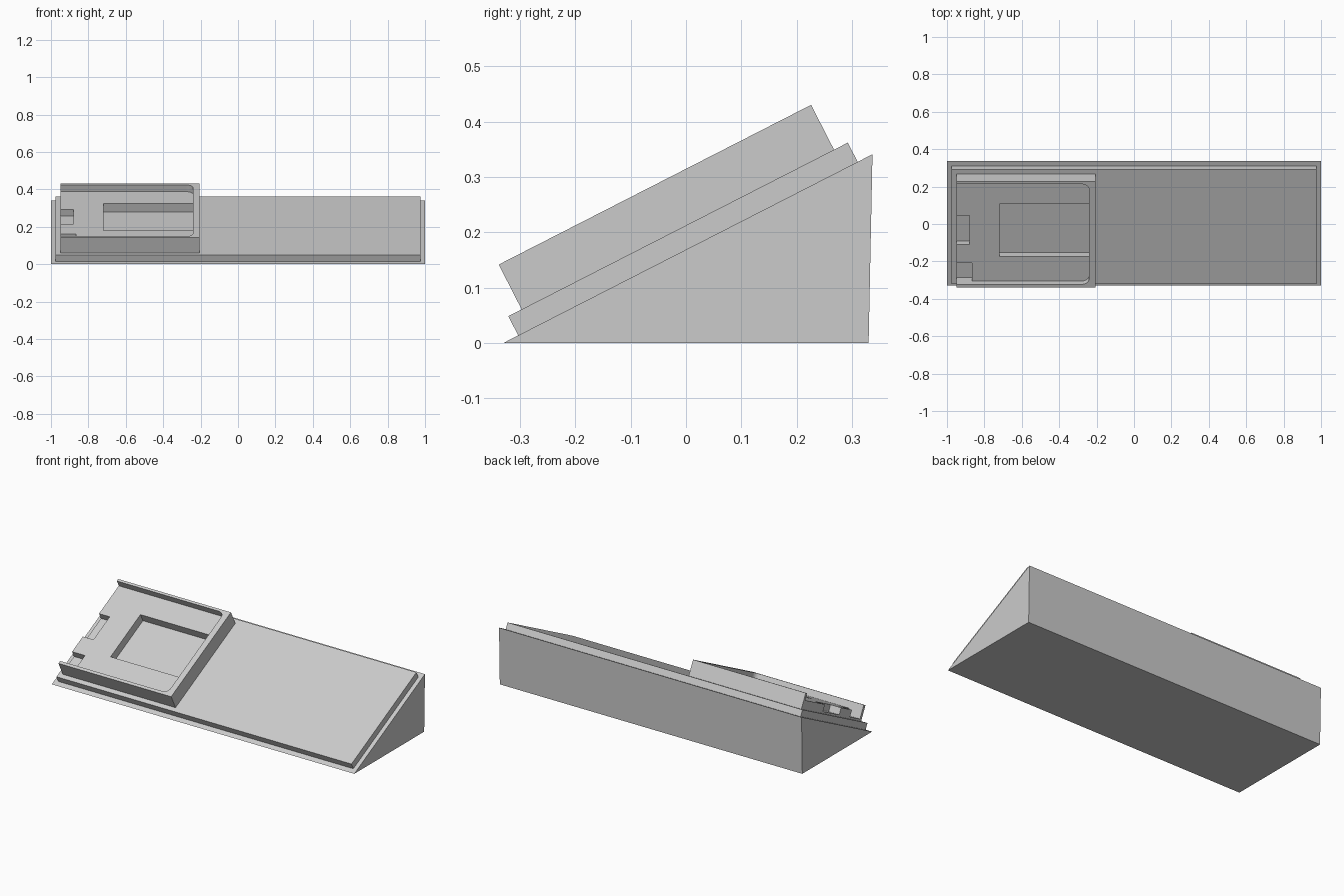
import bpy, bmesh, math
from mathutils import Matrix

cube = bpy.data.objects.get("Cube")
if cube:
    bpy.data.objects.remove(cube, do_unlink=True)

grey = bpy.data.materials.new("plain_grey")
grey.use_nodes = True
colour = (0.6, 0.6, 0.6, 1)
grey.diffuse_color = colour
grey.node_tree.nodes["Principled BSDF"].inputs["Base Color"].default_value = colour

# Frame of the sloping face: local y runs up the slope, local z points out of it
LOW_EDGE, HIGH_EDGE = (-0.33, 0.0), (0.337, 0.341)
angle = math.atan2(HIGH_EDGE[1] - LOW_EDGE[1], HIGH_EDGE[0] - LOW_EDGE[0])
SLOPE = Matrix.Translation((0, *LOW_EDGE)) @ Matrix.Rotation(angle, 4, 'X')


def make_object(name, bm):
    bmesh.ops.recalc_face_normals(bm, faces=bm.faces)
    mesh = bpy.data.meshes.new(name)
    bm.to_mesh(mesh)
    bm.free()
    mesh.materials.append(grey)
    ob = bpy.data.objects.new(name, mesh)
    bpy.context.collection.objects.link(ob)
    return ob


def box(name, x, y, z, fillet=0):
    """Box from ranges; fillet rounds the two upright edges at its +x end."""
    bm = bmesh.new()
    bmesh.ops.create_cube(bm, size=1)
    for v in bm.verts:
        v.co = [r[1] if c > 0 else r[0] for c, r in zip(v.co, (x, y, z))]
    if fillet:
        edges = [e for e in bm.edges if all(v.co.x == e.verts[0].co.x and v.co.x > sum(x) / 2
                 for v in e.verts) and abs(e.verts[0].co.z - e.verts[1].co.z) > 1e-5]
        bmesh.ops.bevel(bm, geom=edges, offset=fillet, segments=6, profile=0.5, affect='EDGES')
    return make_object(name, bm)


def cut(target, cutter):
    """Subtract the cutter from the target and discard it."""
    mod = target.modifiers.new("cut", 'BOOLEAN')
    mod.operation, mod.solver, mod.object = 'DIFFERENCE', 'EXACT', cutter
    bpy.context.view_layer.objects.active = target
    bpy.ops.object.modifier_apply(modifier=mod.name)
    bpy.data.objects.remove(cutter, do_unlink=True)


# Wedge base: triangular profile extruded along x
bm = bmesh.new()
profile = [LOW_EDGE, (0.33, 0), HIGH_EDGE]
face = bm.faces.new([bm.verts.new((-1, y, z)) for y, z in profile])
extruded = bmesh.ops.extrude_face_region(bm, geom=[face])
for v in extruded["geom"]:
    if isinstance(v, bmesh.types.BMVert):
        v.co.x = 1
make_object("wedge_base", bm)

# Raised plate lying on the slope
plate = box("sloped_plate", (-0.975, 0.975), (0.03, 0.719), (0, 0.039))

# Tray block: shallow recess open at one end, window pocket and two end notches
OPEN, FLOOR, ABOVE = -1.1, 0.09, 0.2
tray = box("tray_block", (-0.95, -0.205), (0.057, 0.691), (0.039, 0.13))
cut(tray, box("recess", (OPEN, -0.24), (0.075, 0.676), (FLOOR, ABOVE), fillet=0.035))
cut(tray, box("window_pocket", (-0.72, -0.24), (0.22, 0.537), (0.0, 0.11)))
cut(tray, box("middle_notch", (OPEN, -0.88), (0.295, 0.467), (0.05, 0.11)))
cut(tray, box("front_notch", (OPEN, -0.865), (0.075, 0.181), (0.05, 0.11)))

for ob in (plate, tray):
    ob.matrix_world = SLOPE

# Smooth only the rounded recess corners
bpy.ops.object.select_all(action='DESELECT')
tray.select_set(True)
bpy.context.view_layer.objects.active = tray
bpy.ops.object.shade_smooth_by_angle(angle=math.radians(30))
